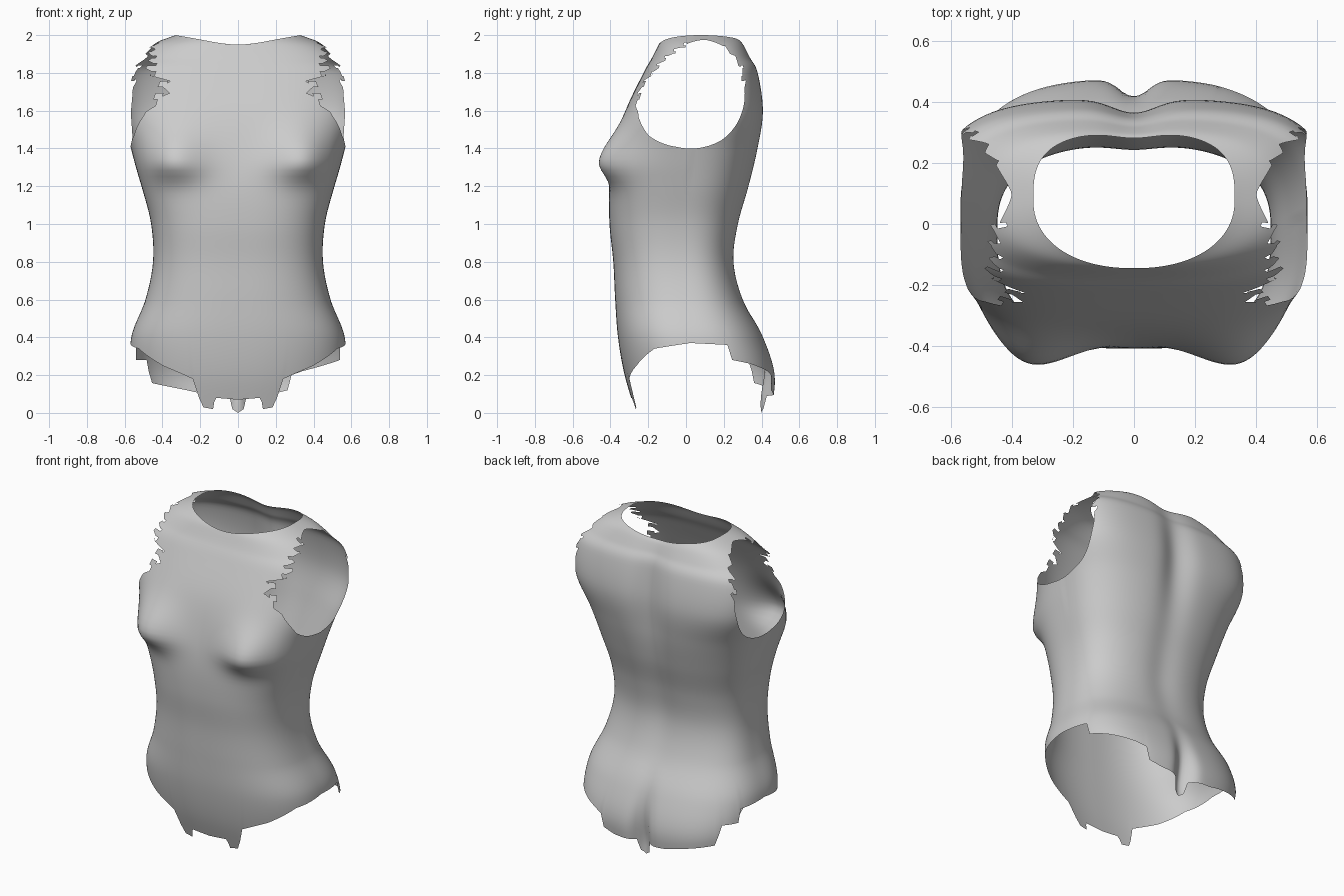
import bpy, bmesh, math

if "Cube" in bpy.data.objects:
    bpy.data.objects.remove(bpy.data.objects["Cube"])

# Body sections: z, half width, front y, back y, front squareness, back squareness, centre y, side lift
KEYS = [
    (0.00, .500, -.265, .455, 2.4, 2.8, .03, 0),
    (0.20, .560, -.325, .472, 2.4, 2.9, .03, 0),
    (0.40, .565, -.360, .410, 2.5, 2.7, .02, 0),
    (0.60, .490, -.375, .305, 2.6, 2.6, .00, 0),
    (0.80, .450, -.385, .258, 2.7, 2.6, -.02, 0),
    (1.00, .460, -.405, .282, 2.8, 2.6, -.02, 0),
    (1.20, .510, -.405, .338, 3.0, 2.6, .00, 0),
    (1.40, .565, -.375, .385, 3.0, 2.8, .02, 0),
    (1.60, .625, -.320, .410, 3.0, 3.4, .05, 0),
    (1.80, .620, -.225, .382, 2.9, 3.4, .07, 0),
    (1.88, .550, -.180, .342, 2.7, 3.2, .08, 0),
    (1.93, .460, -.155, .315, 2.4, 3.0, .08, .02),
    (1.95, .330, -.145, .298, 2.2, 3.0, .08, .05),
]
LAST = len(KEYS) - 1
# Lower rim: angle from the front in degrees, height
RIM_FRONT = [(0, .07), (21, .08), (24, .02), (33, .03), (36, .18), (54, .25), (70, .34), (90, .37), (110, .36)]
RIM_RIGHT = RIM_FRONT + [(112, .28), (123, .26), (140, .22), (146, .20), (148, .12), (157, .10), (174, .09), (176, .02), (180, .0)]
RIM_LEFT = RIM_FRONT + [(112, .28), (123, .28), (125, .16), (147, .12), (157, .10), (174, .09), (176, .02), (180, .0)]
# Arm opening in side view: angle, radius about (0.025, 1.695)
ARM = [(0, .286), (30, .298), (57, .300), (75, .290), (95, .258), (122, .224), (150, .220), (169, .255), (198, .300),
       (225, .318), (255, .296), (285, .296), (306, .300), (340, .290), (360, .286)]


def lookup(table, a):
    for (a0, v0), (a1, v1) in zip(table, table[1:]):
        if a <= a1:
            return v0 + (v1 - v0) * (a - a0) / (a1 - a0)
    return table[-1][1]


def section(t):
    """Smoothly blended section values at key position t."""
    i = min(int(t), LAST - 1)
    f = t - i
    p1, p2 = KEYS[i], KEYS[i + 1]
    p0 = KEYS[i - 1] if i else [2 * a - b for a, b in zip(p1, p2)]
    p3 = KEYS[i + 2] if i + 2 <= LAST else [2 * b - a for a, b in zip(p1, p2)]
    return [b + .5 * f * (c - a + f * (2 * a - 5 * b + 4 * c - d + f * (3 * (b - c) + d - a)))
            for a, b, c, d in zip(p0, p1, p2, p3)]


def bell(d, s):
    return math.exp(-(d / s) ** 2)


def body_point(a, t):
    z, w, yf, yb, nf, nb, y0, lift = section(t)
    s, c = math.sin(a), -math.cos(a)
    depth, n = (y0 - yf, nf) if c < 0 else (yb - y0, nb)
    r = (abs(s / w) ** n + abs(c / depth) ** n) ** (-1 / n)
    x, y = r * s, y0 + r * c
    z += lift * s * s
    if c < 0:
        # bust, with a steeper underside
        bump = bell(abs(x) - .33, .16) * bell(z - 1.33, .17 if z > 1.33 else .10)
        y -= .10 * bump * min(1, -c * 2)
        x += math.copysign(.02, x) * bump
    else:
        # spine furrow and seat cleft
        k = .045 * bell(z - 1.6, .35) + .015 * bell(z - .9, .35) + .07 * bell(z - .1, .22)
        y -= k * bell(x, .10 if z > .5 else .06)
    return x, y, z


def arm_opening(co):
    """Negative inside the ragged arm opening."""
    if abs(co.x) < .25 or co.z < 1.3:
        return 1
    dy, dz = co.y - .025, co.z - 1.695
    a = math.degrees(math.atan2(dz, dy)) % 360
    edge = lookup(ARM, a)
    if 95 < a < 205 or a < 55:
        edge += .022 * ((a / 14) % 1 - .5)
    return math.hypot(dy, dz) - edge


def trim(bm, field):
    """Split the mesh along field = 0 and remove the negative side."""
    cuts = []
    for e in list(bm.edges):
        v0, v1 = e.verts
        f0, f1 = field(v0.co), field(v1.co)
        if f0 * f1 < 0:
            cuts.append(bmesh.utils.edge_split(e, v0, f0 / (f0 - f1))[1])
    bmesh.ops.connect_verts(bm, verts=cuts)
    dead = [f for f in bm.faces if field(f.calc_center_median()) < 0]
    bmesh.ops.delete(bm, geom=dead, context='FACES')


# Torso shell: columns run from the ragged lower rim to the neckline
COLS, ROWS = 180, 72
bm = bmesh.new()
grid = []
for i in range(COLS):
    a = 2 * math.pi * i / COLS
    deg = 360 * i / COLS
    rim = lookup(RIM_RIGHT, deg) if deg <= 180 else lookup(RIM_LEFT, 360 - deg)
    t0 = rim / .2
    column = []
    for j in range(ROWS + 1):
        t = t0 + (3 - t0) * j / 14 if j < 14 else 3 + (LAST - 3) * (j - 14) / (ROWS - 14)
        column.append(bm.verts.new(body_point(a, t)))
    grid.append(column)
for i in range(COLS):
    p, q = grid[i], grid[(i + 1) % COLS]
    for j in range(ROWS):
        bm.faces.new((p[j], q[j], q[j + 1], p[j + 1]))

trim(bm, arm_opening)

mesh = bpy.data.meshes.new("torso_shell")
bm.to_mesh(mesh)
bm.free()
torso = bpy.data.objects.new("torso_shell", mesh)
bpy.context.collection.objects.link(torso)
grey = bpy.data.materials.new("light_grey")
grey.diffuse_color = (.6, .6, .6, 1)
grey.use_nodes = True
grey.node_tree.nodes["Principled BSDF"].inputs["Base Color"].default_value = grey.diffuse_color
mesh.materials.append(grey)
for poly in mesh.polygons:
    poly.use_smooth = True
